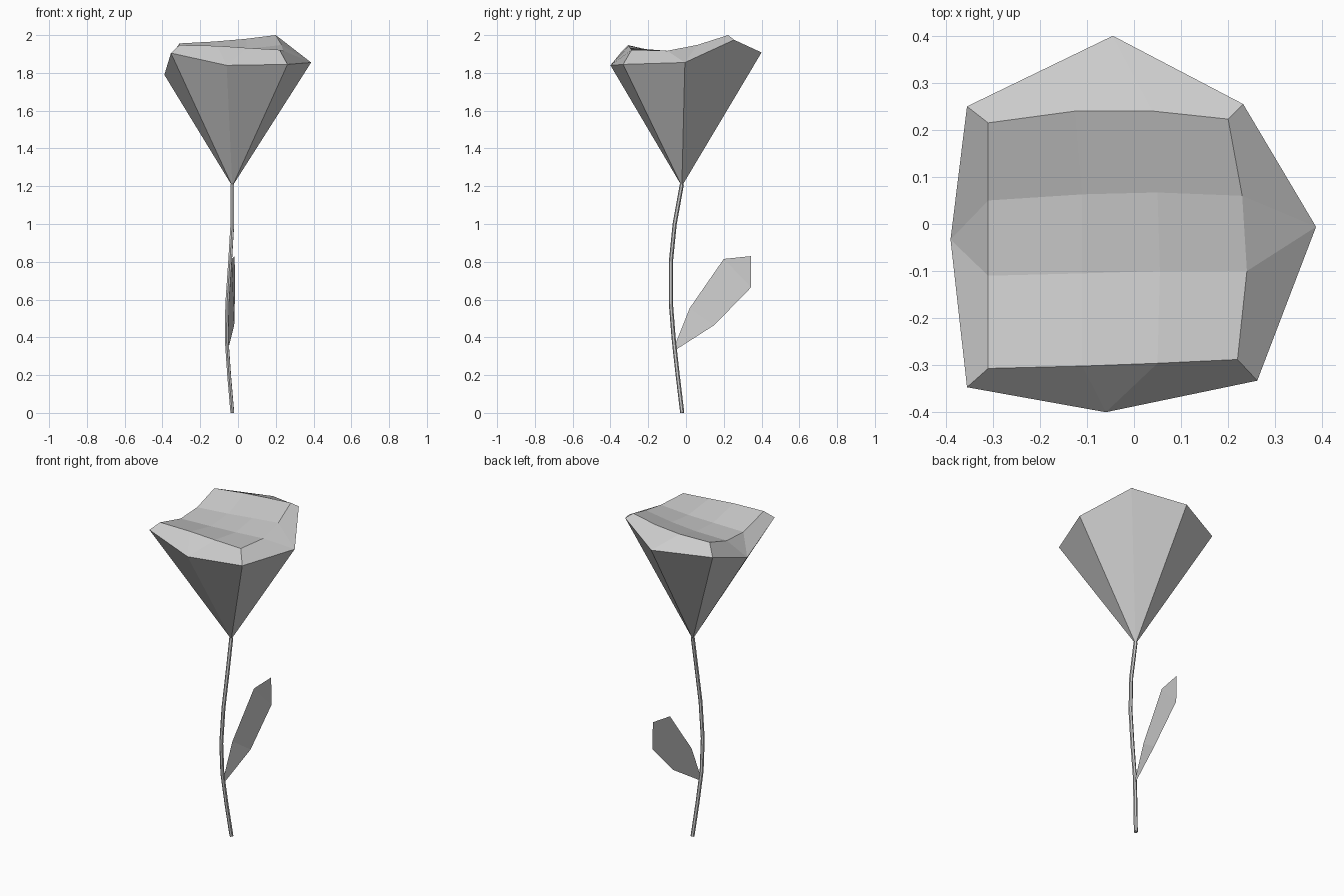
import bpy, bmesh

if "Cube" in bpy.data.objects:
    bpy.data.objects.remove(bpy.data.objects["Cube"])


def finish(name, bm):
    bmesh.ops.recalc_face_normals(bm, faces=bm.faces)
    mesh = bpy.data.meshes.new(name)
    bm.to_mesh(mesh)
    bm.free()
    obj = bpy.data.objects.new(name, mesh)
    bpy.context.collection.objects.link(obj)
    return obj


# Flower head: wavy 4x4 top, bevelled rim of 8 points, cone down to the stem
bm = bmesh.new()
xs = [(-0.31, -0.11, 0.05, 0.22), (-0.31, -0.11, 0.055, 0.24),
      (-0.31, -0.11, 0.05, 0.23), (-0.31, -0.125, 0.04, 0.20)]
ys = [(-0.307, -0.302, -0.296, -0.288), (-0.11, -0.105, -0.10, -0.10),
      (0.05, 0.063, 0.067, 0.06), (0.215, 0.24, 0.24, 0.223)]
zs = [(1.947, 1.943, 1.932, 1.922), (1.895, 1.90, 1.905, 1.917),
      (1.903, 1.912, 1.927, 1.948), (1.956, 1.966, 1.98, 2.0)]
top = [[bm.verts.new(p) for p in zip(*row)] for row in zip(xs, ys, zs)]
for j in range(3):
    for i in range(3):
        bm.faces.new((top[j][i], top[j][i + 1], top[j + 1][i + 1], top[j + 1][i]))

rim = [bm.verts.new(p) for p in [
    (-0.355, -0.347, 1.905), (-0.06, -0.40, 1.84), (0.262, -0.333, 1.845),
    (0.387, -0.006, 1.855), (0.232, 0.255, 1.975), (-0.045, 0.40, 1.908),
    (-0.355, 0.25, 1.888), (-0.39, -0.033, 1.79)]]
sides = [top[0], [r[3] for r in top], top[3][::-1], [r[0] for r in top][::-1]]
for k, s in enumerate(sides):
    a, mid, b = rim[2 * k], rim[2 * k + 1], rim[(2 * k + 2) % 8]
    bm.faces.new((a, mid, s[1], s[0]))
    bm.faces.new((mid, s[2], s[1]))
    bm.faces.new((mid, b, s[3], s[2]))
tip = bm.verts.new((-0.03, -0.022, 1.2))
for k in range(8):
    bm.faces.new((tip, rim[(k + 1) % 8], rim[k]))
finish("flower_head", bm)

# Stem: thin bent tube
curve = bpy.data.curves.new("stem_path", 'CURVE')
curve.dimensions = '3D'
curve.bevel_depth = 0.011
curve.bevel_resolution = 1
curve.use_fill_caps = True
path = [(-0.03, -0.02, 0), (-0.047, -0.044, 0.2), (-0.06, -0.065, 0.39),
        (-0.057, -0.08, 0.58), (-0.042, -0.08, 0.8), (-0.03, -0.06, 1.0),
        (-0.03, -0.022, 1.21)]
spline = curve.splines.new('POLY')
spline.points.add(len(path) - 1)
for pt, co in zip(spline.points, path):
    pt.co = (*co, 1)
temp = bpy.data.objects.new("stem_path", curve)
bpy.context.collection.objects.link(temp)
mesh = bpy.data.meshes.new_from_object(temp.evaluated_get(bpy.context.evaluated_depsgraph_get()))
bpy.data.objects.remove(temp)
stem = bpy.data.objects.new("stem", mesh)
bpy.context.collection.objects.link(stem)
for poly in mesh.polygons:
    poly.use_smooth = False

# Leaf: single creased sheet growing from the stem
bm = bmesh.new()
lower = [(-0.052, -0.048, 0.338), (-0.02, 0.15, 0.465), (-0.015, 0.345, 0.665)]
upper = [(-0.057, -0.058, 0.36), (-0.052, 0.02, 0.555), (-0.032, 0.2, 0.815)]
lo = [bm.verts.new(p) for p in lower]
up = [bm.verts.new(p) for p in upper]
end = bm.verts.new((-0.018, 0.345, 0.83))
for i in range(2):
    bm.faces.new((lo[i], lo[i + 1], up[i + 1], up[i]))
bm.faces.new((lo[2], end, up[2]))
finish("leaf", bm)
